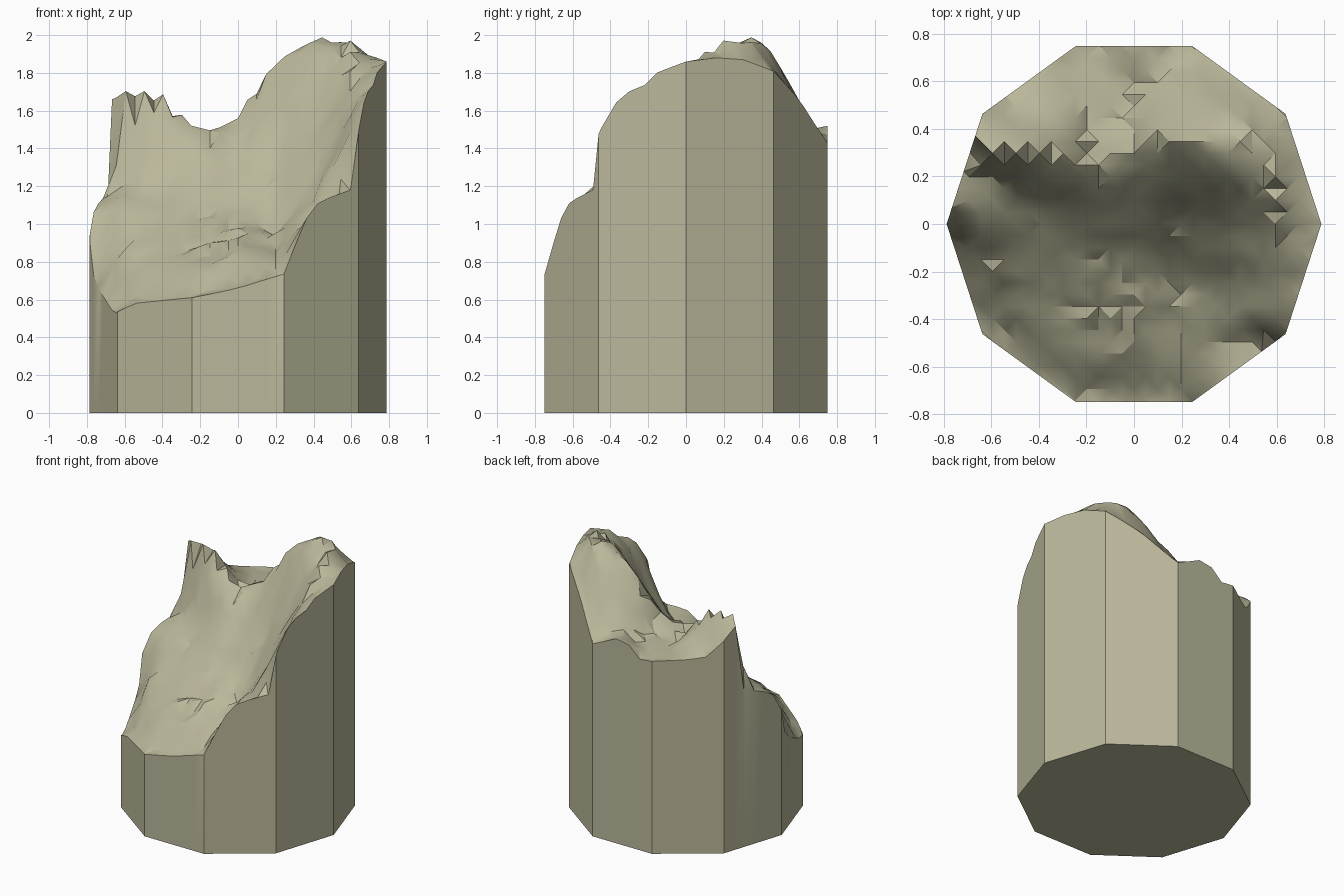
import bpy
import bmesh
import math
import random
from mathutils import Matrix, Vector

random.seed(4)

SIDES = 10
RADIUS = 0.787
APOTHEM = RADIUS * math.cos(math.pi / SIDES)
RIM_WIDTH = 0.12
CELL = 0.07

# Terrain control heights in hundredths: one row per y, one column per x
COLUMNS = [-0.8, -0.6, -0.4, -0.2, 0, 0.2, 0.4, 0.6, 0.8]
TERRAIN_Y = [-0.75, -0.62, -0.5, -0.38, -0.25, -0.12, 0,
             0.12, 0.2, 0.28, 0.36, 0.45, 0.6, 0.75]
TERRAIN = [
    [52, 56, 60, 62, 67, 73, 90, 112, 130],
    [52, 56, 65, 72, 79, 82, 98, 115, 140],
    [52, 58, 72, 80, 85, 86, 103, 118, 150],
    [56, 66, 78, 88, 92, 92, 112, 150, 165],
    [62, 80, 88, 97, 98, 96, 120, 160, 174],
    [80, 94, 100, 107, 108, 110, 140, 170, 180],
    [94, 108, 110, 120, 122, 128, 152, 180, 186],
    [115, 115, 122, 138, 134, 150, 172, 192, 187],
    [116, 120, 150, 148, 146, 164, 186, 196, 188],
    [160, 170, 170, 146, 155, 178, 197, 198, 187],
    [167, 170, 162, 144, 158, 186, 198, 196, 186],
    [158, 157, 150, 143, 150, 176, 192, 190, 181],
    [152, 150, 146, 142, 145, 160, 172, 172, 178],
    [150, 148, 145, 142, 150, 145, 150, 165, 175],
]

# Height of the cut edge in hundredths, by angle in degrees around the column
RIM_ANGLES = [0, 12, 24, 36, 54, 72, 86, 95, 100, 108, 126, 136, 144, 150,
              153.5, 156, 165, 174, 180, 186, 200, 213, 224, 252, 270, 288,
              293, 298, 305, 320.5, 323, 329, 336, 344, 348, 360]
RIM_HEIGHTS = [186, 188, 187, 181, 165, 143, 152, 150, 142, 143, 144, 146, 158, 166,
               166, 115, 113, 108, 93, 70, 60, 52, 58, 61, 66, 73.5,
               88, 102, 112, 118, 145, 162, 170, 174, 180, 186]


def interpolate(positions, values, target):
    """Piecewise linear lookup, clamped at both ends."""
    target = min(max(target, positions[0]), positions[-1])
    for index in range(len(positions) - 1):
        start, end = positions[index], positions[index + 1]
        if target <= end:
            blend = (target - start) / (end - start)
            return values[index] * (1 - blend) + values[index + 1] * blend


def side_normal(side):
    """Outward direction of one flat side of the column."""
    angle = (side + 0.5) * math.tau / SIDES
    return Vector((math.cos(angle), math.sin(angle), 0))


def surface_height(point):
    """Terrain height, easing into the rim profile near the column's sides."""
    rows = [interpolate(COLUMNS, row, point.x) for row in TERRAIN]
    inner = interpolate(TERRAIN_Y, rows, point.y) + random.uniform(-1.8, 1.8)
    angle = math.degrees(math.atan2(point.y, point.x)) % 360
    rim = interpolate(RIM_ANGLES, RIM_HEIGHTS, angle)
    distance = APOTHEM - max(point.dot(side_normal(side)) for side in range(SIDES))
    weight = min(max(1 - distance / RIM_WIDTH, 0), 1)
    return (inner * (1 - weight) + rim * weight) / 100


def make_material(name, color):
    material = bpy.data.materials.new(name)
    material.use_nodes = True
    material.diffuse_color = color
    material.node_tree.nodes["Principled BSDF"].inputs["Base Color"].default_value = color
    return material


default_cube = bpy.data.objects.get("Cube")
if default_cube:
    bpy.data.objects.remove(default_cube, do_unlink=True)

# Diagonal grid trimmed to the ten-sided outline
mesh_builder = bmesh.new()
half_size = 0.84
segments = round(half_size * 2 / CELL)
bmesh.ops.create_grid(mesh_builder, x_segments=segments, y_segments=segments,
                      size=half_size, matrix=Matrix.Rotation(math.radians(45), 4, "Z"))
for side in range(SIDES):
    normal = side_normal(side)
    geometry = mesh_builder.verts[:] + mesh_builder.edges[:] + mesh_builder.faces[:]
    bmesh.ops.bisect_plane(mesh_builder, geom=geometry, dist=0.0001,
                           plane_co=normal * APOTHEM, plane_no=normal, clear_outer=True)

# Rocky top surface
bmesh.ops.triangulate(mesh_builder, faces=mesh_builder.faces[:])
for vertex in mesh_builder.verts:
    vertex.co.z = surface_height(vertex.co)

# Straight sides and flat base
rim_edges = [edge for edge in mesh_builder.edges if edge.is_boundary]
extruded = bmesh.ops.extrude_edge_only(mesh_builder, edges=rim_edges)["geom"]
for element in extruded:
    if isinstance(element, bmesh.types.BMVert):
        element.co.z = 0
base_edges = [element for element in extruded if isinstance(element, bmesh.types.BMEdge)]
bmesh.ops.contextual_create(mesh_builder, geom=base_edges)
bmesh.ops.recalc_face_normals(mesh_builder, faces=mesh_builder.faces[:])

column_mesh = bpy.data.meshes.new("rock_column")
mesh_builder.to_mesh(column_mesh)
mesh_builder.free()
rock_column = bpy.data.objects.new("rock_column", column_mesh)
bpy.context.collection.objects.link(rock_column)
column_mesh.materials.append(make_material("khaki stone", (0.49, 0.475, 0.323, 1)))

# Soft shading with sharp rim and corners
bpy.ops.object.select_all(action="DESELECT")
rock_column.select_set(True)
bpy.context.view_layer.objects.active = rock_column
bpy.ops.object.shade_smooth_by_angle(angle=math.radians(30))
